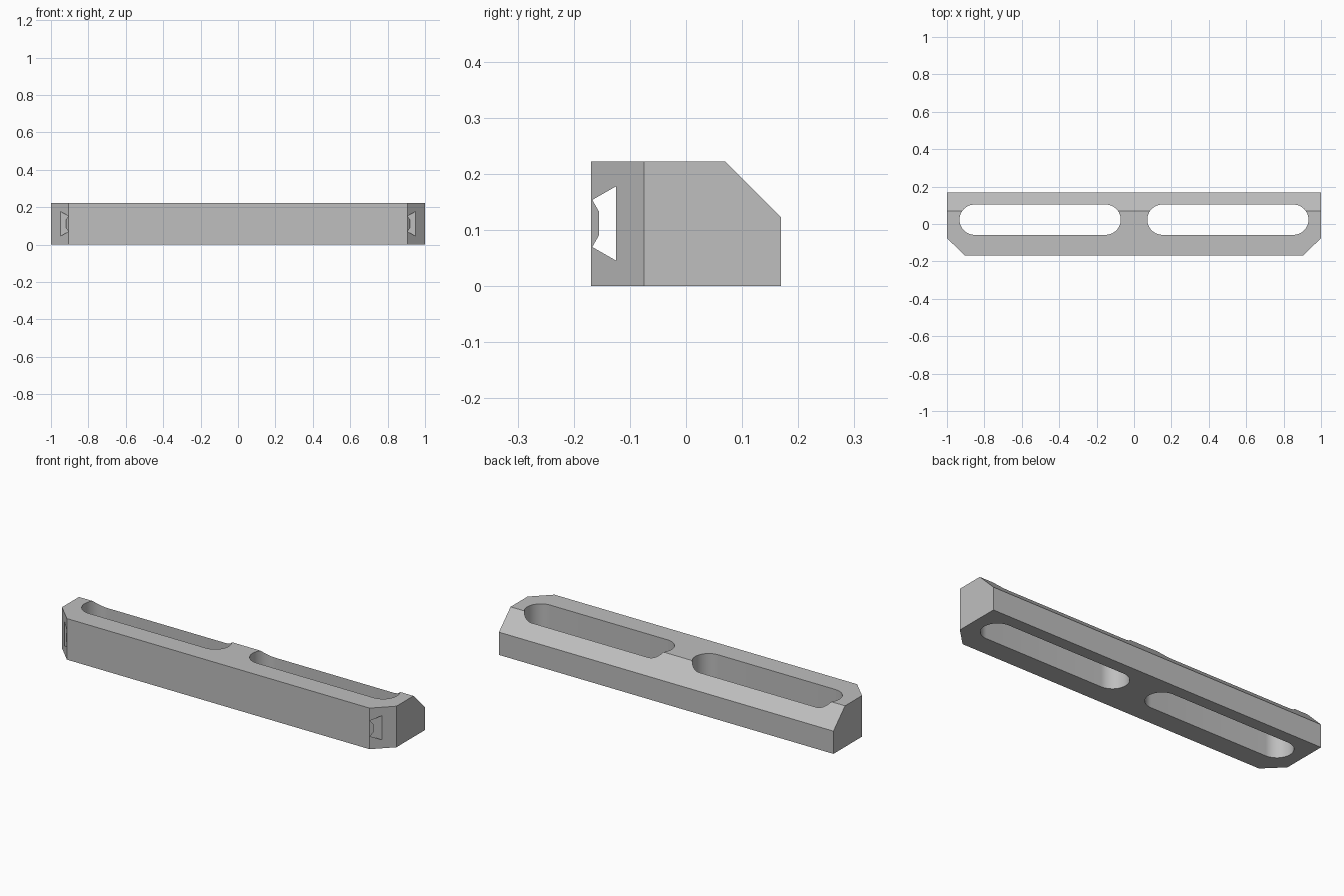
import bpy, bmesh, math
from mathutils import Vector

if "Cube" in bpy.data.objects:
    bpy.data.objects.remove(bpy.data.objects["Cube"])

grey = bpy.data.materials.new("plain grey")
grey.use_nodes = True
colour = (0.52, 0.52, 0.52, 1)
grey.diffuse_color = colour
grey.node_tree.nodes["Principled BSDF"].inputs["Base Color"].default_value = colour


def prism(name, outline, travel):
    """Extrude a closed 3D outline along a vector into a solid."""
    bm = bmesh.new()
    face = bm.faces.new([bm.verts.new(p) for p in outline])
    new = bmesh.ops.extrude_face_region(bm, geom=[face])["geom"]
    bmesh.ops.translate(bm, vec=Vector(travel),
                        verts=[v for v in new if isinstance(v, bmesh.types.BMVert)])
    bmesh.ops.recalc_face_normals(bm, faces=bm.faces)
    mesh = bpy.data.meshes.new(name)
    bm.to_mesh(mesh)
    bm.free()
    mesh.materials.append(grey)
    obj = bpy.data.objects.new(name, mesh)
    bpy.context.collection.objects.link(obj)
    return obj


def combine(target, tool, operation="DIFFERENCE"):
    """Apply a boolean and discard the tool."""
    tool.hide_render = True
    mod = target.modifiers.new(tool.name, "BOOLEAN")
    mod.operation, mod.solver, mod.object = operation, "EXACT", tool
    bpy.context.view_layer.objects.active = target
    bpy.ops.object.modifier_apply(modifier=mod.name)
    bpy.data.objects.remove(tool)


DEPTH, HEIGHT = 0.169, 0.222

# Bar with a sloped upper back edge
section = [(-DEPTH, 0), (DEPTH, 0), (DEPTH, 0.123), (0.07, HEIGHT), (-DEPTH, HEIGHT)]
bar = prism("slotted_bar", [(-1, y, z) for y, z in section], (2, 0, 0))

# Bevelled front corners
for side in (-1, 1):
    corner = [(0.905, -DEPTH), (1, -0.075), (1.1, 0.024), (1.1, -0.4), (0.674, -0.4)]
    combine(bar, prism("corner_cutter", [(side * x, y, -0.1) for x, y in corner], (0, 0, 0.5)))

# Two long slots with rounded ends
RADIUS, STEPS = 0.081, 24
for side in (-1, 1):
    slot = []
    for centre, start in ((0.852, -90), (0.152, 90)):
        for i in range(STEPS + 1):
            a = math.radians(start + 180 * i / STEPS)
            slot.append((side * (centre + RADIUS * math.cos(a)),
                         0.023 + RADIUS * math.sin(a), -0.1))
    combine(bar, prism("slot_cutter", slot, (0, 0, 0.5)))

# Narrow channel running lengthwise behind the front face
half = [(-0.125, 0.066), (-0.167, 0.042), (-0.155, 0.021)]
channel = half + [(y, -z) for y, z in reversed(half)]
combine(bar, prism("channel_cutter", [(-1.2, y, 0.1115 + z) for y, z in channel], (2.4, 0, 0)))

# Smooth slot ends, crisp edges elsewhere
bpy.ops.object.select_all(action="DESELECT")
bar.select_set(True)
bpy.context.view_layer.objects.active = bar
bpy.ops.object.shade_smooth_by_angle(angle=math.radians(30))
